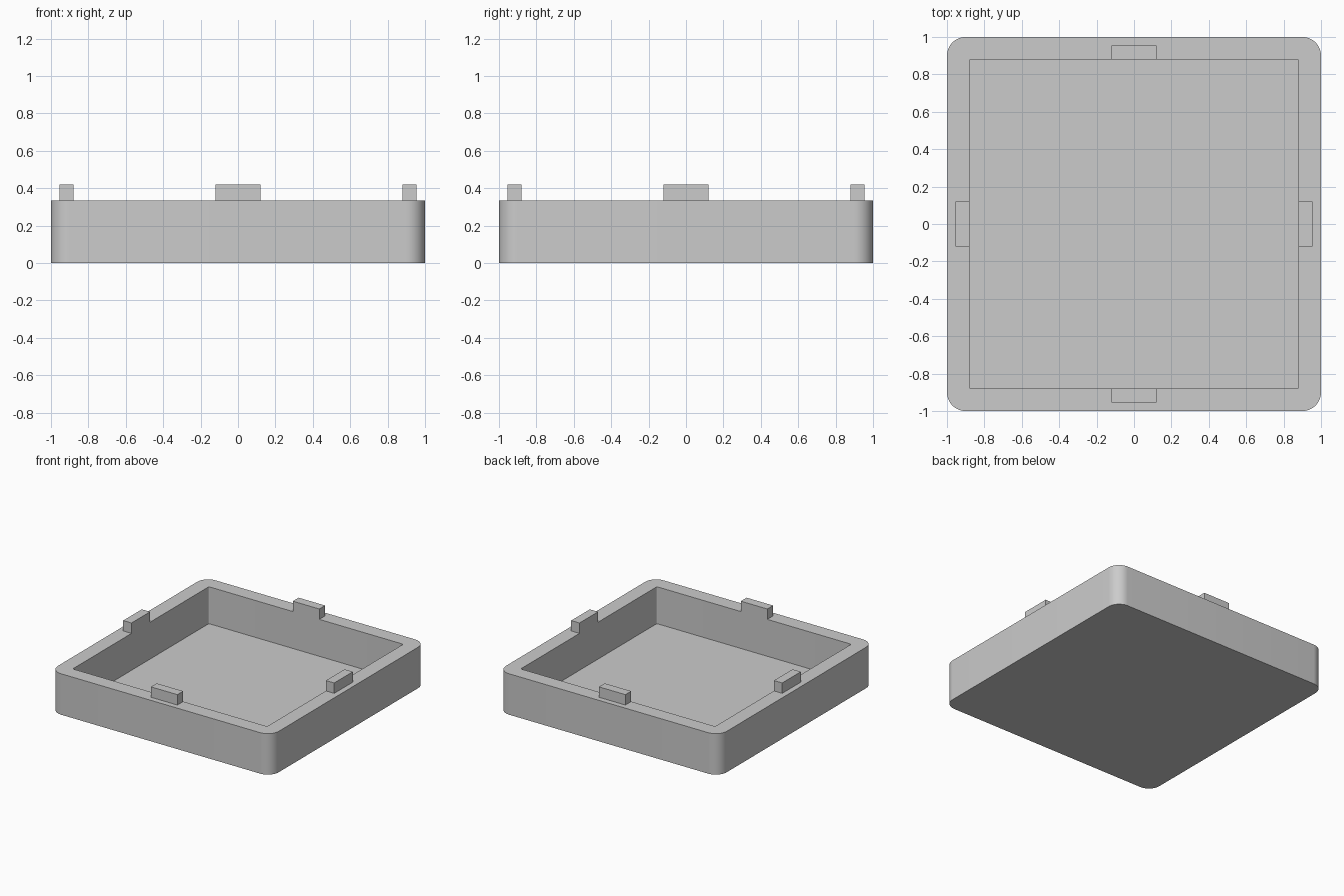
import bpy, bmesh, math
from mathutils import Vector

cube = bpy.data.objects.get("Cube")
if cube:
    bpy.data.objects.remove(cube, do_unlink=True)

GREY = (0.6, 0.6, 0.6, 1.0)
HEIGHT, FLOOR, INNER = 0.335, 0.033, 0.88

grey = bpy.data.materials.new("plain grey")
grey.use_nodes = True
grey.diffuse_color = GREY
grey.node_tree.nodes["Principled BSDF"].inputs["Base Color"].default_value = GREY


def rounded_square(half, radius, steps):
    """Counter-clockwise outline of a square with rounded corners."""
    points = []
    for corner in range(4):
        middle = math.pi / 4 + corner * math.pi / 2
        centre = Vector((math.cos(middle), math.sin(middle))) * (half - radius) * math.sqrt(2)
        for i in range(steps + 1):
            a = corner * math.pi / 2 + i / steps * math.pi / 2
            points.append(centre + radius * Vector((math.cos(a), math.sin(a))))
    return points


def finish(name, bm):
    bmesh.ops.recalc_face_normals(bm, faces=bm.faces)
    mesh = bpy.data.meshes.new(name)
    bm.to_mesh(mesh)
    bm.free()
    mesh.materials.append(grey)
    obj = bpy.data.objects.new(name, mesh)
    bpy.context.collection.objects.link(obj)
    return obj


# Tray: underside, outer wall, flat rim, inner wall and floor
STEPS = 12
bm = bmesh.new()
outer = rounded_square(1.0, 0.1, STEPS)
inner = rounded_square(INNER, 0.01, STEPS)
loops = [[bm.verts.new((p.x, p.y, z)) for p in outline]
         for outline, z in ((outer, 0), (outer, HEIGHT), (inner, HEIGHT), (inner, FLOOR))]
for low, high in zip(loops, loops[1:]):
    for i in range(len(low)):
        j = (i + 1) % len(low)
        bm.faces.new((low[i], low[j], high[j], high[i]))
bm.faces.new(loops[0])
bm.faces.new(loops[-1])
tray = finish("tray", bm)
bpy.ops.object.select_all(action="DESELECT")
tray.select_set(True)
bpy.context.view_layer.objects.active = tray
bpy.ops.object.shade_smooth_by_angle(angle=math.radians(30))

# Locating tabs standing on the rim, flush with the inner wall
TAB_WIDTH, TAB_DEPTH, TAB_HEIGHT = 0.24, 0.075, 0.085
for turn, side in enumerate(("left", "back", "right", "front")):
    bm = bmesh.new()
    bmesh.ops.create_cube(bm, size=1)
    bmesh.ops.scale(bm, verts=bm.verts, vec=(TAB_DEPTH, TAB_WIDTH, TAB_HEIGHT))
    tab = finish(side + "_tab", bm)
    a = turn * math.pi / 2
    reach = INNER + TAB_DEPTH / 2
    tab.location = (reach * math.cos(a), reach * math.sin(a), HEIGHT + TAB_HEIGHT / 2)
    tab.rotation_euler.z = a
